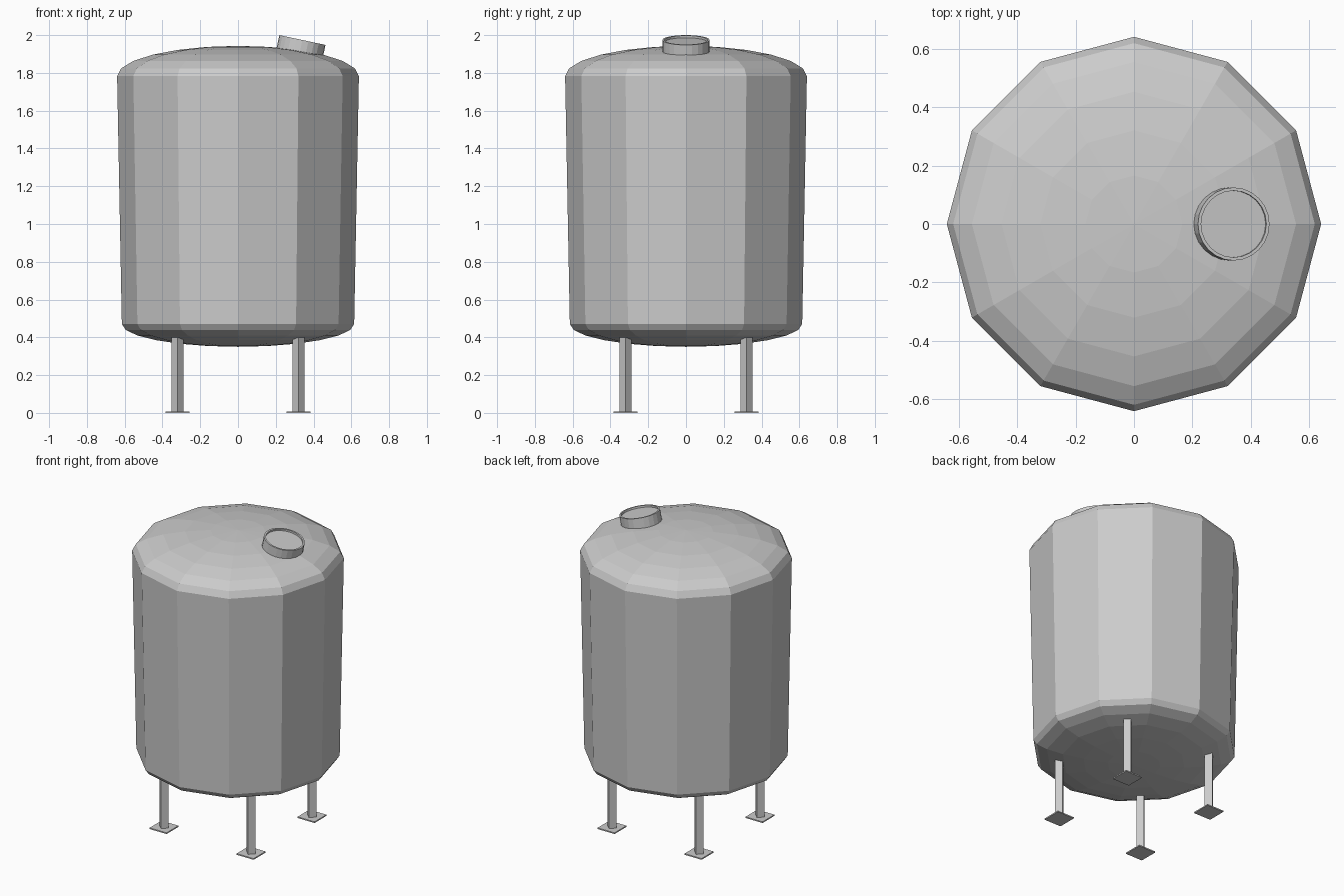
import bpy, bmesh, math
from mathutils import Matrix

if "Cube" in bpy.data.objects:
    bpy.data.objects.remove(bpy.data.objects["Cube"])


def lathe(name, profile, sides):
    """Revolve (radius, z) points around z; radius 0 closes to a pole."""
    bm = bmesh.new()
    rings = []
    for r, z in profile:
        if r < 1e-5:
            rings.append([bm.verts.new((0, 0, z))] * sides)
        else:
            rings.append([bm.verts.new((r * math.cos(2 * math.pi * i / sides),
                                        r * math.sin(2 * math.pi * i / sides), z))
                          for i in range(sides)])
    for a, b in zip(rings, rings[1:]):
        for i in range(sides):
            j = (i + 1) % sides
            bm.faces.new(list(dict.fromkeys((a[i], a[j], b[j], b[i]))))
    bmesh.ops.recalc_face_normals(bm, faces=bm.faces)
    mesh = bpy.data.meshes.new(name)
    bm.to_mesh(mesh)
    bm.free()
    obj = bpy.data.objects.new(name, mesh)
    bpy.context.collection.objects.link(obj)
    return obj


def box(name, loc, size, turn=0):
    bpy.ops.mesh.primitive_cube_add(size=1, location=loc, rotation=(0, 0, turn))
    obj = bpy.context.object
    obj.name = name
    obj.scale = size
    return obj


# Tank: twelve-sided, slightly tapered wall between two elliptical domes
steps = [math.radians(15 * i) for i in range(7)]
bottom = [(0.615 * math.sin(t), 0.47 - 0.12 * math.cos(t)) for t in steps]
top = [(0.64 * math.sin(t), 1.783 + 0.16 * math.cos(t)) for t in reversed(steps)]
lathe("tank_body", bottom + top, 12)

# Tilted hatch on the roof: short collar with a recessed lid
hatch = lathe("hatch", [(0, -0.1), (0.125, -0.1), (0.125, 0), (0.114, 0),
                        (0.114, -0.012), (0, -0.012)], 24)
hatch.matrix_world = (Matrix.Translation((0.341, 0, 1.974))
                      @ Matrix.Rotation(math.radians(12), 4, 'Y'))

# Four square legs turned 45 degrees, each on a thin foot plate
for side, sx in (("left", -1), ("right", 1)):
    for end, sy in (("front", -1), ("back", 1)):
        x, y = 0.32 * sx, 0.32 * sy
        box(f"{end}_{side}_leg", (x, y, 0.215), (0.046, 0.046, 0.43), math.pi / 4)
        box(f"{end}_{side}_foot", (x, y, 0.004), (0.125, 0.125, 0.008))
